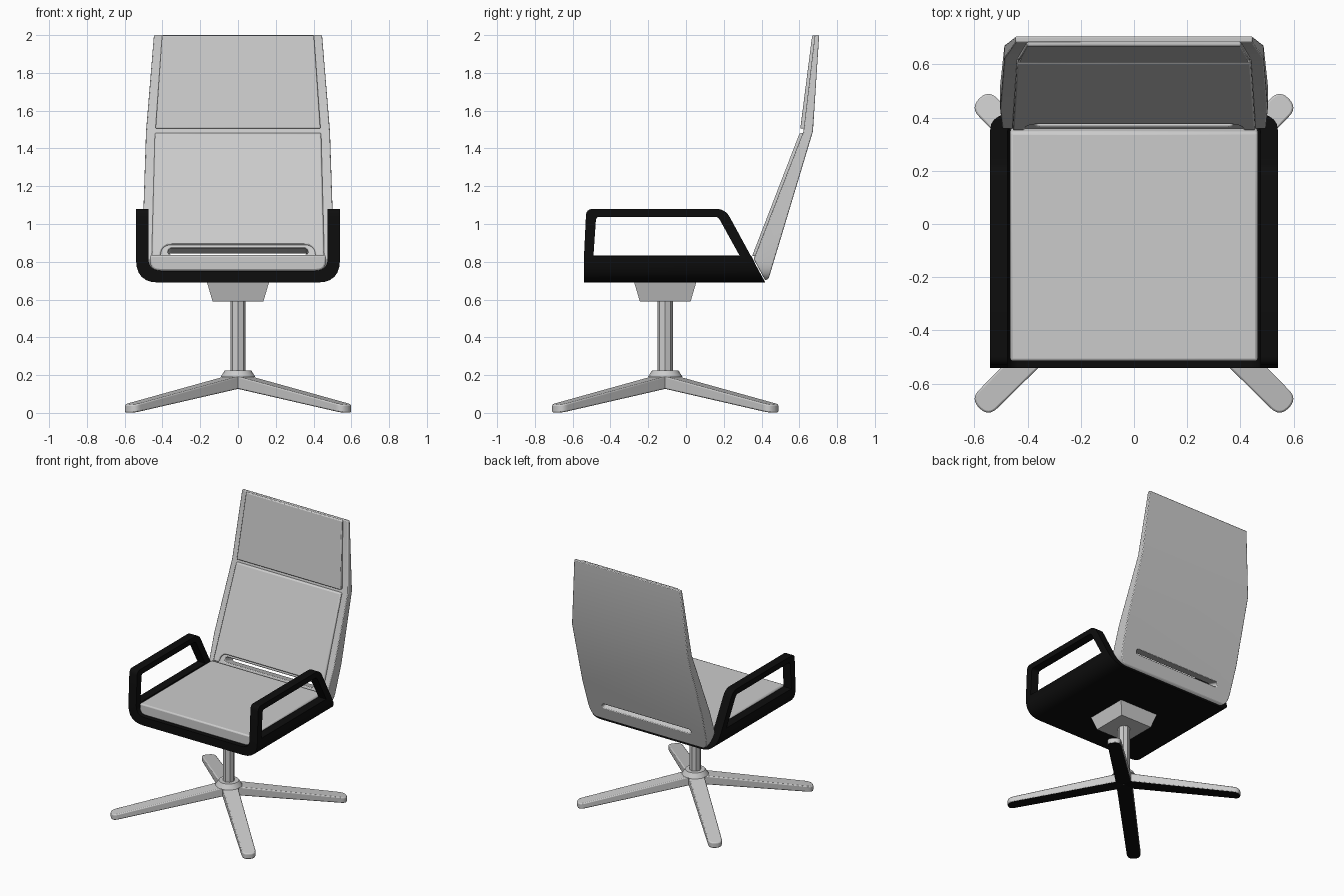
import bpy, bmesh
from math import pi, radians
from mathutils import Vector, Matrix

cube = bpy.data.objects.get("Cube")
if cube:
    bpy.data.objects.remove(cube, do_unlink=True)


def material(name, colour):
    m = bpy.data.materials.new(name)
    m.use_nodes = True
    m.diffuse_color = (*colour, 1)
    m.node_tree.nodes["Principled BSDF"].inputs["Base Color"].default_value = (*colour, 1)
    return m


GREY = material("light grey", (0.6, 0.6, 0.6))
BLACK = material("black", (0.004, 0.004, 0.004))
BASE_Y = -0.11


def rounded(points, steps=6):
    """Outline whose points (a, b, radius) are rounded where a radius is given."""
    out = []
    for i, p in enumerate(points):
        c = Vector(p[:2])
        if len(p) == 2:
            out.append(c)
            continue
        a = c + (Vector(points[i - 1][:2]) - c).normalized() * p[2]
        b = c + (Vector(points[(i + 1) % len(points)][:2]) - c).normalized() * p[2]
        for k in range(steps + 1):
            t = k / steps
            out.append(a * (1 - t) ** 2 + c * 2 * t * (1 - t) + b * t * t)
    return out


def mirrored(half):
    """Full outline from its right half, listed from bottom to top."""
    return half + [(-p[0], *p[1:]) for p in reversed(half)]


def finish(obj, mat, bevel=0):
    obj.data.materials.append(mat)
    if bevel:
        mod = obj.modifiers.new("soft edges", "BEVEL")
        mod.width, mod.segments = bevel, 2
        mod.limit_method, mod.angle_limit = "ANGLE", radians(35)
    bpy.ops.object.select_all(action="DESELECT")
    obj.select_set(True)
    bpy.context.view_layer.objects.active = obj
    bpy.ops.object.shade_smooth_by_angle(angle=radians(30))
    return obj


def mesh_object(name, bm):
    bmesh.ops.recalc_face_normals(bm, faces=bm.faces)
    me = bpy.data.meshes.new(name)
    bm.to_mesh(me)
    bm.free()
    obj = bpy.data.objects.new(name, me)
    bpy.context.collection.objects.link(obj)
    return obj


def prism(name, outline, axis, reach=1.2):
    """Outline in XZ pushed along y, or in YZ pushed along x."""
    bm = bmesh.new()
    place = (lambda p, d: (p[0], d, p[1])) if axis == "y" else (lambda p, d: (d, p[0], p[1]))
    face = bm.faces.new([bm.verts.new(place(p, -reach)) for p in rounded(outline)])
    top = bmesh.ops.extrude_face_region(bm, geom=[face])["geom"]
    verts = [v for v in top if isinstance(v, bmesh.types.BMVert)]
    bmesh.ops.translate(bm, verts=verts, vec=place((0, 0), 2 * reach))
    return mesh_object(name, bm)


def boolean(obj, cutter, operation):
    mod = obj.modifiers.new("cut", "BOOLEAN")
    mod.operation, mod.solver, mod.object = operation, "EXACT", cutter
    bpy.context.view_layer.objects.active = obj
    bpy.ops.object.modifier_apply(modifier=mod.name)
    bpy.data.objects.remove(cutter, do_unlink=True)


def carve(name, front, side):
    """Solid that has the given front outline and side outline."""
    obj = prism(name, front, "y")
    boolean(obj, prism("cutter", side, "x"), "INTERSECT")
    return obj


# Black U-shaped frame with open arm loops
frame = carve(
    "arm_frame",
    [(-0.54, 1.2), (-0.54, 0.69, 0.12), (0.54, 0.69, 0.12), (0.54, 1.2),
     (0.475, 1.2), (0.475, 0.752, 0.07), (-0.475, 0.752, 0.07), (-0.475, 1.2)],
    [(-0.54, 0.69), (-0.54, 0.83), (-0.528, 1.08, 0.035), (0.208, 1.08, 0.05), (0.42, 0.69)])
opening = [(-0.49, 0.83), (-0.476, 1.038, 0.02), (0.17, 1.038, 0.02), (0.285, 0.83)]
boolean(frame, prism("cutter", opening, "x"), "DIFFERENCE")
finish(frame, BLACK)

# Seat cushion
seat = carve("seat_cushion",
             mirrored([(0.465, 0.753, 0.05), (0.465, 0.835)]),
             [(-0.515, 0.75), (-0.515, 0.835), (0.345, 0.835), (0.385, 0.75)])
finish(seat, GREY, 0.01)

# Back shell, bent at the headrest, with a through slot near the bottom
shell = carve("back_shell",
              mirrored([(0.49, 0.695, 0.1), (0.503, 1.0), (0.487, 1.49), (0.445, 2.0)]),
              [(0.42, 0.7), (0.438, 0.712), (0.672, 1.49), (0.705, 2.0),
               (0.682, 2.0), (0.622, 1.49), (0.358, 0.815)])
slot = prism("cutter", mirrored([(0.37, -0.018, 0.018), (0.37, 0.018, 0.018)]), "y", 0.2)
slot.matrix_world = Matrix.Translation((0, 0.39, 0.85)) @ Matrix.Rotation(-0.3, 4, "X")
bpy.context.view_layer.update()
boolean(shell, slot, "DIFFERENCE")
finish(shell, GREY, 0.006)

# Back cushion with an arched notch over the slot
back = carve("back_cushion",
             mirrored([(0.457, 0.83), (0.44, 1.482)]),
             [(0.346, 0.82), (0.602, 1.482), (0.64, 1.482), (0.39, 0.82)])
notch = mirrored([(0.41, 0.7), (0.41, 0.89, 0.06)])
boolean(back, prism("cutter", notch, "y"), "DIFFERENCE")
finish(back, GREY, 0.008)

# Headrest cushion
head = carve("headrest_cushion",
             mirrored([(0.437, 1.505), (0.402, 1.998)]),
             [(0.605, 1.505), (0.668, 1.998), (0.69, 1.998), (0.64, 1.505)])
finish(head, GREY, 0.006)


def frustum(name, sides, r_low, r_high, z_low, z_high, turn=0):
    bpy.ops.mesh.primitive_cone_add(
        vertices=sides, radius1=r_low, radius2=r_high, depth=z_high - z_low,
        location=(0, BASE_Y, (z_low + z_high) / 2), rotation=(0, 0, turn))
    obj = bpy.context.object
    obj.name = name
    return finish(obj, GREY)


# Mounting block, post and hub
frustum("mounting_block", 4, 0.19, 0.232, 0.59, 0.69, pi / 4)
frustum("post", 8, 0.041, 0.041, 0.2, 0.6)
frustum("hub", 16, 0.092, 0.07, 0.19, 0.225)


# Four sloping legs with rounded tips and black undersides
def leg(name, angle):
    outline = rounded([(0, -0.055), (0.822, -0.048, 0.047), (0.822, 0.048, 0.047), (0, 0.055)])
    bm = bmesh.new()
    top = [bm.verts.new((x, y, 0.203 - 0.195 * x)) for x, y in outline]
    low = [bm.verts.new((x, y, 0.135 - 0.164 * x)) for x, y in outline]
    bm.faces.new(top)
    bm.faces.new(low[::-1])
    for i in range(len(top)):
        j = (i + 1) % len(top)
        bm.faces.new((top[i], low[i], low[j], top[j]))
    obj = mesh_object(name, bm)
    obj.location = (0, BASE_Y, 0)
    obj.rotation_euler.z = angle
    finish(obj, GREY, 0.007)
    obj.data.materials.append(BLACK)
    for f in obj.data.polygons:
        f.material_index = int(f.normal.z < -0.5)


for i, label in enumerate(("back_left", "back_right", "front_right", "front_left")):
    leg(label + "_leg", pi / 4 + i * pi / 2)
